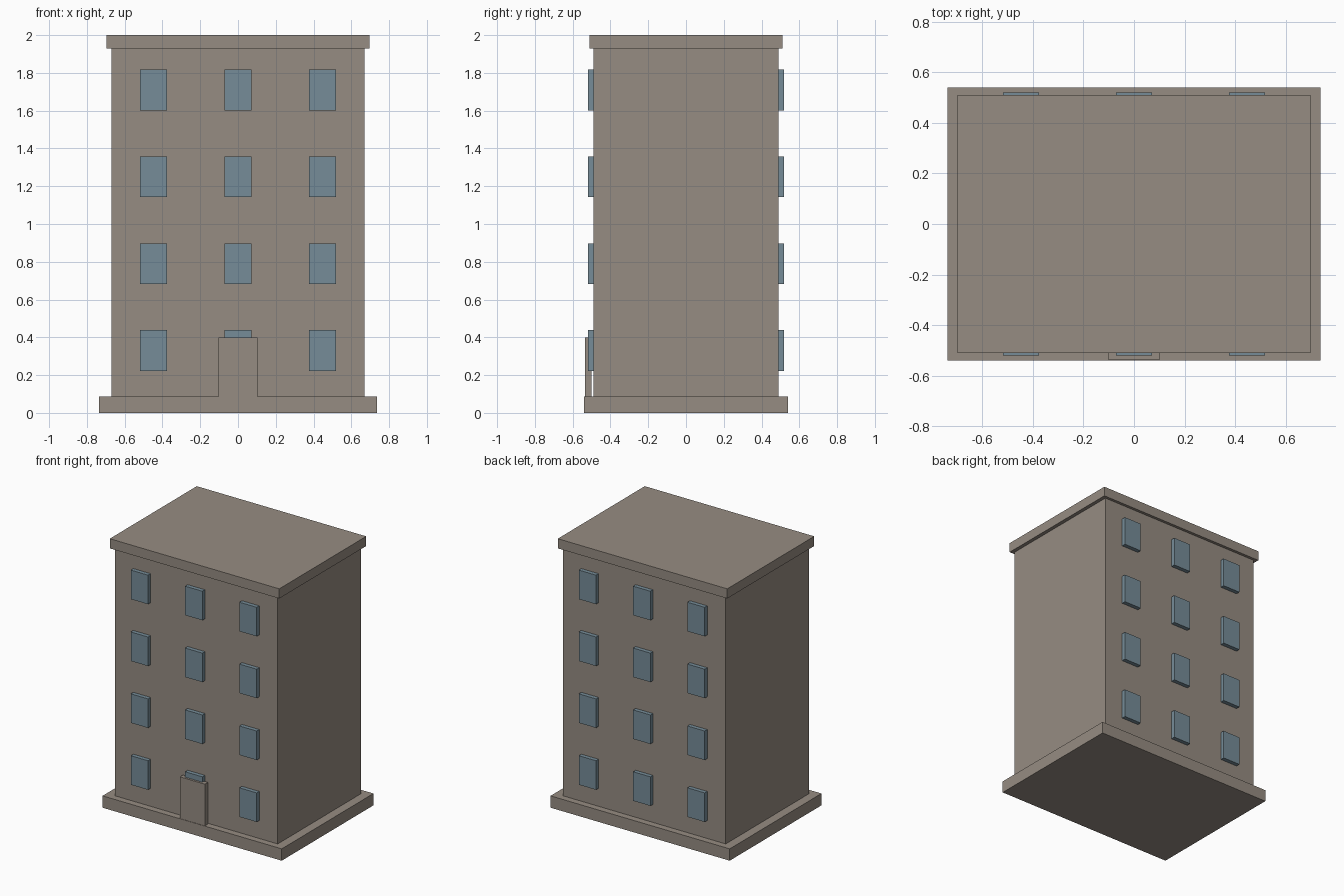
import bpy
import bmesh
from mathutils import Matrix, Vector

cube = bpy.data.objects.get("Cube")
if cube:
    bpy.data.objects.remove(cube, do_unlink=True)


def material(name, rgb):
    mat = bpy.data.materials.new(name)
    mat.use_nodes = True
    mat.diffuse_color = (*rgb, 1)
    mat.node_tree.nodes["Principled BSDF"].inputs["Base Color"].default_value = (*rgb, 1)
    return mat


stone = material("warm_grey_stone", (0.305, 0.262, 0.223))
glass = material("blue_grey_glass", (0.181, 0.262, 0.314))


def box(name, x, y, z, mat):
    """Box spanning the given (low, high) ranges."""
    lo, hi = Vector((x[0], y[0], z[0])), Vector((x[1], y[1], z[1]))
    bm = bmesh.new()
    bmesh.ops.create_cube(bm, size=1, matrix=Matrix.Diagonal((*(hi - lo), 1)))
    mesh = bpy.data.meshes.new(name)
    bm.to_mesh(mesh)
    bm.free()
    mesh.materials.append(mat)
    obj = bpy.data.objects.new(name, mesh)
    obj.location = (lo + hi) / 2
    bpy.context.collection.objects.link(obj)
    return obj


# Base, walls and roof
box("foundation", (-0.737, 0.737), (-0.539, 0.539), (0, 0.088), stone)
box("walls", (-0.67, 0.67), (-0.49, 0.49), (0.088, 1.928), stone)
box("roof_slab", (-0.697, 0.697), (-0.511, 0.511), (1.928, 2), stone)

# Door slab standing just clear of the front wall
box("front_door", (-0.103, 0.103), (-0.536, -0.5), (0.088, 0.398), stone)

# Window grid on the front and the back
for side, ys in (("front", (-0.52, -0.486)), ("back", (0.486, 0.52))):
    for floor in range(4):
        z = 0.33 + 0.46 * floor
        for column in (-1, 0, 1):
            x = 0.447 * column
            box(f"{side}_window_{floor + 1}_{column + 2}",
                (x - 0.071, x + 0.071), ys, (z - 0.108, z + 0.108), glass)
